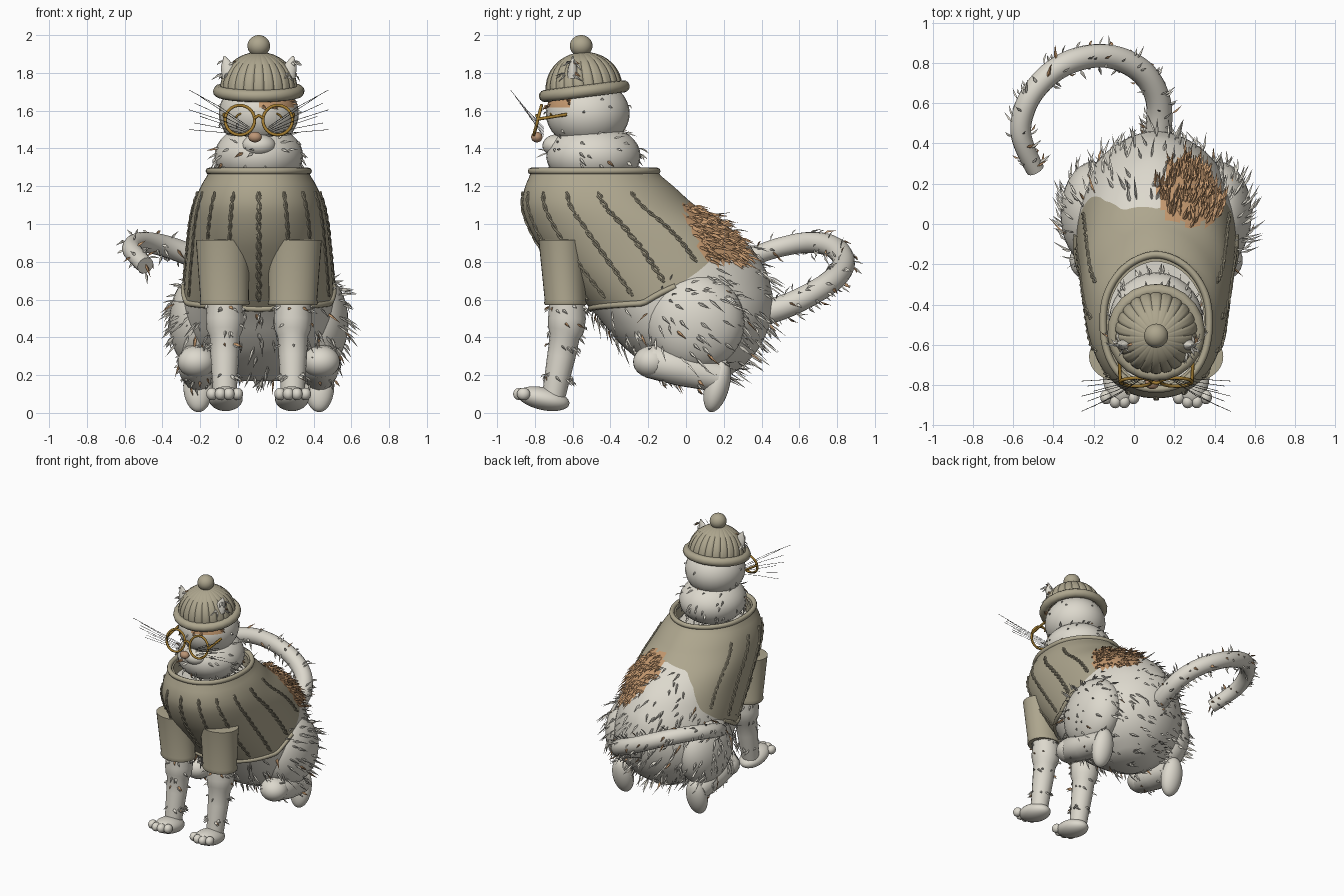
import bpy, bmesh, math, random
from math import sin, cos, pi, radians
from mathutils import Vector

random.seed(4)
if "Cube" in bpy.data.objects:
    bpy.data.objects.remove(bpy.data.objects["Cube"], do_unlink=True)
CX = 0.11  # body axis


def material(name, rgb):
    m = bpy.data.materials.new(name)
    m.use_nodes = True
    m.diffuse_color = (*rgb, 1)
    m.node_tree.nodes["Principled BSDF"].inputs["Base Color"].default_value = (*rgb, 1)
    return m


FUR = material("cream fur", (0.72, 0.69, 0.61))
WOOL = material("olive wool", (0.42, 0.38, 0.27))
GINGER = material("ginger fur", (0.56, 0.32, 0.16))
GOLD = material("gold wire", (0.36, 0.20, 0.03))
NOSE = material("nose tan", (0.50, 0.30, 0.18))
DARK = material("dark hair", (0.07, 0.065, 0.055))


def finish(ob, *mats):
    for m in mats:
        ob.data.materials.append(m)
    for o in bpy.context.selected_objects:
        o.select_set(False)
    bpy.context.view_layer.objects.active = ob
    ob.select_set(True)
    if ob.type == "CURVE":
        bpy.ops.object.convert(target="MESH")
        ob = bpy.context.object
    bpy.ops.object.shade_smooth_by_angle(angle=radians(50))
    return ob


def from_bmesh(name, bm, *mats):
    bmesh.ops.recalc_face_normals(bm, faces=bm.faces)
    me = bpy.data.meshes.new(name)
    bm.to_mesh(me)
    bm.free()
    ob = bpy.data.objects.new(name, me)
    bpy.context.collection.objects.link(ob)
    return finish(ob, *mats)


def ball(name, loc, size, mat, tilt=0):
    bm = bmesh.new()
    bmesh.ops.create_uvsphere(bm, u_segments=28, v_segments=18, radius=1)
    for v in bm.verts:
        v.co = Vector([c * s for c, s in zip(v.co, size)])
        y, z = v.co.y, v.co.z
        v.co.y, v.co.z = y * cos(tilt) - z * sin(tilt), y * sin(tilt) + z * cos(tilt)
        v.co += Vector(loc)
    return from_bmesh(name, bm, mat)


def tube(name, paths, r, mat, radii=None, cyclic=False, sides=2, kind="POLY"):
    cu = bpy.data.curves.new(name, "CURVE")
    cu.dimensions = "3D"
    cu.bevel_depth, cu.bevel_resolution, cu.use_fill_caps = r, sides, True
    for pts in paths:
        sp = cu.splines.new(kind)
        sp.points.add(len(pts) - 1)
        for i, (p, q) in enumerate(zip(sp.points, pts)):
            p.co = (*q, 1)
            p.radius = radii[i] if radii else 1
        sp.use_cyclic_u = cyclic
        if kind == "NURBS":
            sp.order_u, sp.use_endpoint_u = 3, True
    ob = bpy.data.objects.new(name, cu)
    bpy.context.collection.objects.link(ob)
    return finish(ob, mat)


def lathe(name, profile, segs, warp, *mats):
    """Rings of (radius, height), closed at both ends."""
    bm = bmesh.new()
    rings = [[bm.verts.new(warp(r, z, 2 * pi * i / segs)) for i in range(segs)] for r, z in profile]
    for a, b in zip(rings, rings[1:]):
        for i in range(segs):
            bm.faces.new((a[i], a[i - 1], b[i - 1], b[i]))
    bm.faces.new(rings[0])
    bm.faces.new(rings[-1])
    return from_bmesh(name, bm, *mats)


# Torso outline: height, front y, back y, half width
ROWS = [(1.28, -.815, -.165, .257), (1.2, -.855, -.065, .31), (1.1, -.87, .04, .345), (1, -.84, .21, .365),
        (.9, -.79, .33, .375), (.75, -.68, .43, .39), (.6, -.55, .465, .40), (.5, -.46, .455, .40),
        (.4, -.38, .42, .38), (.3, -.28, .36, .32), (.2, -.12, .25, .2), (.17, -.02, .16, .1)]
HEM = [(0, .55), (70, .58), (90, .66), (120, .81), (135, .96), (150, 1.05), (180, 1.08)]


def lerp(table, x, k):
    for a, b in zip(table, table[1:]):
        if min(a[0], b[0]) <= x <= max(a[0], b[0]):
            return a[k] + (b[k] - a[k]) * (x - a[0]) / (b[0] - a[0])
    return table[-1][k]


def surf(z, a, out=0.0):
    f, b, w = (sum(lerp(ROWS, min(1.28, z + d), k) for d in (-.03, 0, .03)) / 3 for k in (1, 2, 3))
    s, c = sin(a), cos(a)
    power = .9 if c > 0 else .9 + .2 * min(1, -2 * c)  # rounder towards the rear
    x = math.copysign(abs(s) ** power, s) * (w + out)
    y = math.copysign(abs(c) ** .9, c) * ((b - f) / 2 + out)
    return Vector((CX + x, (f + b) / 2 - y, z))


def hem(a):
    return lerp(HEM, abs((math.degrees(a) + 180) % 360 - 180), 1)


# Torso: collar well, sweater down to the hem, then fur below it
N = 22


def torso_point(r, t, a):
    if t < 0:
        p = surf(1.28, a)
        return Vector((CX + (p.x - CX) * .9, -.49 + (p.y + .49) * .9, 1.28 + t))
    h = hem(a)
    return surf(1.28 + (h - 1.28) * t, a) if t <= 1 else surf(h + (.17 - h) * (t - 1), a)


steps = [(1, -.1), (1, -.001)] + [(1, i / N) for i in range(2 * N + 1)]
torso = lathe("torso", steps, 80, torso_point, FUR, WOOL, GINGER)
for i, f in enumerate(torso.data.polygons):
    c = f.center
    f.material_index = 1 if i < (N + 2) * 80 else 0
    if c.z > .8 and ((c.x - .29) / .18) ** 2 + ((c.y - .16) / .17) ** 2 < random.uniform(.8, 1.2):
        f.material_index = 2

circle = [2 * pi * i / 64 for i in range(64)]
tube("collar_rim", [[surf(1.28, a) for a in circle]], .018, WOOL, cyclic=True)
front = [radians(d) for d in range(-92, 93, 4)]
tube("hem_rim", [[surf(hem(a), a) for a in front]], .016, WOOL)

# Braided cables: two twisted strands down each line
strands = []
for d in range(-110, 111, 22):
    a = radians(d)
    low = hem(a) + .04
    for ph in (0, pi):
        strands.append([surf(1.17 - (1.17 - low) * i / 70, a + .019 * sin(i * .5 + ph),
                             .003 + .004 * cos(i * .5 + ph)) for i in range(71)])
tube("cable_knit", strands, .0055, WOOL, sides=1)

# Neck and head
neck = ball("neck_ruff", (CX, -.49, 1.36), (.235, .25, .17), FUR)
head = ball("head", (CX, -.52, 1.585), (.212, .222, .185), FUR)
head.data.materials.append(GINGER)
for f in head.data.polygons:
    c = f.center
    f.material_index = int(.11 < c.x < .29 and 1.61 < c.z and c.y < -.59)
ball("chin", (CX, -.68, 1.415), (.09, .08, .06), FUR)
ball("nose", (CX - .02, -.79, 1.46), (.036, .03, .028), NOSE)

# Knitted hat with narrow grooves
TILT = radians(7)


def hat_point(r, z, a):
    r *= 1 - .045 * abs(cos(a * 11)) ** 14
    x, y = r * cos(a), r * sin(a)
    return Vector((CX + x, -.54 + y * cos(TILT) - z * sin(TILT), 1.72 + y * sin(TILT) + z * cos(TILT)))


lathe("hat_dome", [(.2 * cos(t * pi / 24) + .004, .19 * sin(t * pi / 24)) for t in range(13)], 176, hat_point, WOOL)
tube("hat_brim", [[hat_point(.211, -.012, a + .07) - Vector((0, 0, .005)) for a in
                   [2 * pi * i / 22 for i in range(22)]]], .032, WOOL, cyclic=True, sides=4)
ball("pompom", (CX, -.555, 1.943), (.06, .06, .057), WOOL)

# Round glasses with temples and bridge, closed eyes behind them
wires, lids, hairs = [], [], []
for s in (-1, 1):
    ex = CX + s * .1
    wires.append([(ex + .078 * cos(a), -.785 + .02 * sin(a), 1.55 + .078 * sin(a)) for a in circle + [0]])
    wires.append([(ex + s * .078, -.785, 1.555), (ex + s * .085, -.63, 1.58)])
    lids.append([(ex - s * .02 + .04 * cos(a), -.715, 1.56 + .025 * sin(a)) for a in circle[:33]])
    for k in range(7):
        root = (CX + s * .05, -.755, 1.465 + .008 * k)
        hairs.append([root, (CX + s * (.2 - .006 * (k % 3)), -.77 - .014 * k, 1.485 + .022 * k),
                      (CX + s * (.37 - .03 * (k % 3)), -.78 - .025 * k, 1.5 + .035 * k)])
wires.append([(CX - .023, -.785, 1.56), (CX, -.79, 1.575), (CX + .023, -.785, 1.56)])
tube("glasses", wires, .0085, GOLD)
tube("eyelids", lids, .005, GOLD)
tube("whiskers", hairs, .0014, DARK, sides=0)

# Legs, sleeves and ears, one set per side
furry = [(neck, 110, .06), (head, 25, .035)]
for s, side in ((-1, "right"), (1, "left")):
    x = CX + s * .18

    def ring(r, z, a, x=x, s=s):
        return Vector((x + s * (z - .57) * .03 + r * cos(a), -.638 - .06 * (z - .57) + r * .85 * sin(a), z))

    lathe(side + "_sleeve", [(.1, .6), (.1, .57), (.127, .57), (.133, .58), (.128, .6), (.143, .915), (.1, .917)],
          32, ring, WOOL)
    leg = tube(side + "_front_leg", [[(x, -.63, .62), (x, -.63, .5), (x, -.635, .44), (x, -.642, .405),
                                      (x, -.66, .3), (x, -.7, .09)]], .1, FUR, radii=[.9, 1, .96, .8, .75, .62],
               sides=6)
    ball(side + "_front_paw", (x - s * .005, -.755, .075), (.09, .14, .06), FUR, radians(-12))
    for k in range(4):
        ball(f"{side}_toe_{k + 1}", (x - .068 + .045 * k, -.86 - .02 * (k in (1, 2)), .1), (.03, .035, .033), FUR)
    thigh = ball(side + "_haunch", (CX + s * .31, .05, .48), (.165, .26, .26), FUR, radians(-20))
    shin = tube(side + "_hind_leg", [[(CX + s * .31, -.24, .31), (CX + s * .33, -.18, .275), (CX + s * .33, -.02, .235),
                                      (CX + s * .32, .17, .19)]], .1, FUR, radii=[.45, .95, .95, .8], sides=6)
    ball(side + "_knee", (CX + s * .33, -.18, .27), (.1, .1, .085), FUR)
    ball(side + "_hind_paw", (CX + s * .32, .165, .145), (.08, .065, .145), FUR, radians(-15))
    ear = lathe(side + "_ear", [(.055, 0), (.04, .06), (.004, .12)], 12,
                lambda r, z, a: Vector((CX + s * (.14 + z * .35) + r * cos(a), -.6 + r * .6 * sin(a), 1.77 + z)), FUR)
    furry += [(leg, 55, .05), (thigh, 150, .1), (shin, 20, .05), (ear, 20, .06)]

# Curling tail
tail = tube("tail", [[(.11, .38, .52), (.13, .5, .55), (.12, .65, .62), (.03, .78, .7), (-.15, .85, .79), (-.36, .8, .88),
                      (-.51, .66, .91), (-.57, .5, .88), (-.55, .38, .84), (-.49, .27, .78)]], .062, FUR,
            radii=[1.1, 1.05, 1, 1, .95, .95, .9, .85, .8, .75], sides=5, kind="NURBS")


# Pointed fur tufts lying along the coat
def tufts(bm, ob, count, length, index=0, stray=.09, lift=.8):
    faces = [f for f in ob.data.polygons if f.material_index == index]
    for f in random.choices(faces, weights=[f.area for f in faces], k=count):
        n = f.normal
        flow = Vector((random.uniform(-.4, .4), .7, -.55))
        flow -= n * flow.dot(n)
        lie = (flow + n * random.uniform(.15, lift)).normalized()
        across = lie.cross(n).normalized() * random.uniform(.006, .01)
        size = length * random.uniform(.6, 1.3)
        base = f.center + across * random.uniform(-2, 2)
        mid = base + lie * size * .3
        a, l, r, up, tip = (bm.verts.new(p) for p in (
            base - n * .006, mid + across, mid - across, mid + n * .01, base + lie * size))
        ginger = index > 0 or random.random() < stray
        for tri in ((a, l, up), (a, up, r), (l, tip, up), (up, tip, r), (a, r, l), (l, r, tip)):
            bm.faces.new(tri).material_index = int(ginger)


bm = bmesh.new()
tufts(bm, torso, 300, .1)
tufts(bm, torso, 190, .085, index=2, lift=.5)
tufts(bm, head, 35, .045, index=1, lift=.4)
tufts(bm, tail, 120, .06, stray=.25)
for ob, count, length in furry:
    tufts(bm, ob, count, length)
from_bmesh("fur_tufts", bm, FUR, GINGER)
